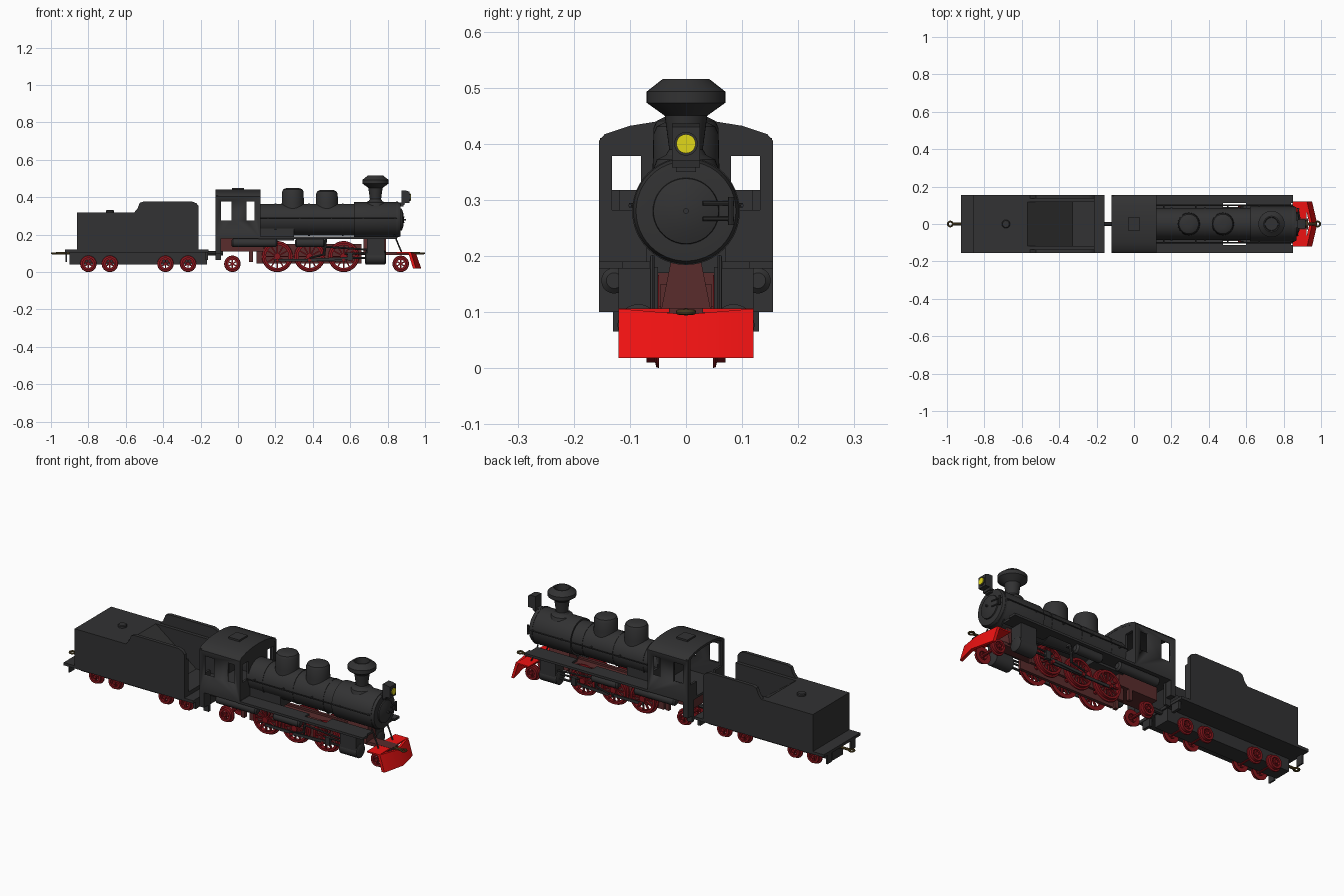
import bpy, bmesh, math
from mathutils import Vector, Matrix

if "Cube" in bpy.data.objects:
    bpy.data.objects.remove(bpy.data.objects["Cube"])

def mat(name, *c):
    m = bpy.data.materials.new(name)
    m.diffuse_color = (*c, 1)
    m.use_nodes = True
    m.node_tree.nodes["Principled BSDF"].inputs["Base Color"].default_value = m.diffuse_color
    return m

BLACK = mat("black", .032, .032, .033)
RED = mat("wheel_red", .24, .008, .012)
FRAME = mat("frame_red", .1, .025, .025)
BRIGHT = mat("bright_red", .86, .006, .006)
YELLOW = mat("lamp_yellow", .75, .68, .01)
BRASS = mat("brass", .1, .07, .02)

def finish(name, bm, m):
    bmesh.ops.recalc_face_normals(bm, faces=bm.faces[:])
    me = bpy.data.meshes.new(name)
    bm.to_mesh(me)
    bm.free()
    me.materials.append(m)
    for p in me.polygons:
        p.use_smooth = True
    me.set_sharp_from_angle(angle=math.radians(32))
    ob = bpy.data.objects.new(name, me)
    bpy.context.collection.objects.link(ob)
    return ob

def loft(name, rings, m):
    """Skin closed rings of points and cap both ends."""
    bm = bmesh.new()
    vs = [[bm.verts.new(p) for p in r] for r in rings]
    n = len(rings[0])
    for a, b in zip(vs, vs[1:]):
        for i in range(n):
            bm.faces.new((a[i], a[(i + 1) % n], b[(i + 1) % n], b[i]))
    bm.faces.new(vs[0])
    bm.faces.new(vs[-1])
    return finish(name, bm, m)

def prism(name, pts, axis, lo, hi, m=BLACK):
    put = (lambda a, b, h: (h, a, b)) if axis == 'x' else (lambda a, b, h: (a, h, b))
    return loft(name, [[put(a, b, h) for a, b in pts] for h in (lo, hi)], m)

def box(name, x0, x1, y0, y1, z0, z1, m=BLACK):
    return prism(name, [(x0, z0), (x1, z0), (x1, z1), (x0, z1)], 'y', y0, y1, m)

def pair(name, x0, x1, y0, y1, z0, z1, m=BLACK):
    box(name + "_left", x0, x1, y0, y1, z0, z1, m)
    box(name + "_right", x0, x1, -y1, -y0, z0, z1, m)

def add_lathe(bm, prof, axis, c, n=32, ring=False):
    """Revolve (radius, height) points about an axis through c."""
    def pt(r, h, a):
        u, v = r * math.cos(a), r * math.sin(a)
        return Vector(c) + Vector({'x': (h, u, v), 'y': (u, h, v), 'z': (u, v, h)}[axis])
    vs = [[bm.verts.new(pt(r, h, 2 * math.pi * i / n)) for i in range(n)] for r, h in prof]
    for a, b in zip(vs, vs[1:] + (vs[:1] if ring else [])):
        for i in range(n):
            bm.faces.new((a[i], a[(i + 1) % n], b[(i + 1) % n], b[i]))
    if not ring:
        bm.faces.new(vs[0])
        bm.faces.new(vs[-1])

def lathe(name, prof, axis, c, m=BLACK, n=32, ring=False):
    bm = bmesh.new()
    add_lathe(bm, prof, axis, c, n, ring)
    return finish(name, bm, m)

def rod(name, p, q, r, m=BLACK):
    p, q = Vector(p), Vector(q)
    rot = (q - p).to_track_quat('Z', 'Y')
    circ = [rot @ Vector((r * math.cos(i * math.pi / 4), r * math.sin(i * math.pi / 4), 0)) for i in range(8)]
    return loft(name, [[e + v for v in circ] for e in (p, q)], m)

def wheel(name, x, s, R, spokes):
    bm = bmesh.new()
    c = (x, 0, R)
    # flanged tyre and hub
    t = R - .01
    inn = t - .012
    tyre = [(inn, .048), (R, .048), (R - .002, .053), (t, .055), (t, .07), (inn, .07)]
    add_lathe(bm, [(r, s * h) for r, h in tyre], 'y', c, 32, True)
    add_lathe(bm, [(R * .2, s * .046), (R * .2, s * .073)], 'y', c, 16)
    for i in range(spokes):
        M = (Matrix.Translation((x, s * .06, R)) @ Matrix.Rotation(2 * math.pi * i / spokes, 4, 'Y')
             @ Matrix.Translation((0, 0, inn * .52)) @ Matrix.Diagonal((.007, .01, inn, 1)))
        bmesh.ops.create_cube(bm, size=1, matrix=M)
    finish(name, bm, RED)

def cut(ob, cutters):
    bpy.context.view_layer.objects.active = ob
    for k in cutters:
        md = ob.modifiers.new("opening", 'BOOLEAN')
        md.object, md.operation, md.solver = k, 'DIFFERENCE', 'EXACT'
        bpy.ops.object.modifier_apply(modifier=md.name)
        bpy.data.objects.remove(k)

# wheels and axles
for i, x in enumerate((-.80, -.685, -.388, -.267, -.03, .87)):
    for s in (1, -1):
        wheel(f"small_wheel_{i}_{s}", x, s, .044, 6)
    rod(f"small_axle_{i}", (x, -.05, .044), (x, .05, .044), .008, RED)
DRIVE = (.21, .383, .565)
for i, x in enumerate(DRIVE):
    for s in (1, -1):
        wheel(f"drive_wheel_{i}_{s}", x, s, .083, 12)
        rod(f"crank_pin_{i}_{s}", (x, s * .06, .063), (x, s * .095, .063), .009, RED)
    rod(f"drive_axle_{i}", (x, -.05, .083), (x, .05, .083), .011, RED)

# tender
box("tender_frame", -.9, -.165, -.045, .045, .04, .107)
box("tender_floor", -.925, -.157, -.155, .155, .105, .12)
prism("tender_tank", [(-.86, .12), (-.21, .12), (-.21, .14), (-.33, .14), (-.57, .318), (-.86, .318)], 'y', -.12, .12)
side = [(-.86, .12), (-.21, .12), (-.21, .318), (-.86, .318)]
fence = [(-.57, .3), (-.21, .3), (-.21, .352), (-.222, .368), (-.245, .377), (-.505, .377),
         (-.525, .37), (-.538, .338), (-.556, .318)]
for s in (1, -1):
    prism(f"tender_side_{s}", side, 'y', s * .118, s * .155)
    prism(f"coal_fence_{s}", fence, 'y', s * .136, s * .155)
lathe("water_filler", [(.022, .31), (.022, .327), (.018, .331)], 'z', (-.685, 0, 0))
pair("tender_rear_step", -.922, -.914, .08, .12, .055, .11)
pair("tender_front_step", -.175, -.16, .08, .13, .065, .11)

# couplings
rod("drawbar", (-.2, 0, .1), (-.08, 0, .1), .012)
for s, n in ((1, "front"), (-1, "rear")):
    rod(n + "_coupling_bar", (s * .88, 0, .1), (s * .972, 0, .1), .007, BRASS)
    ring = [(.013 + .005 * math.cos(a * math.pi / 4), .005 * math.sin(a * math.pi / 4)) for a in range(8)]
    lathe(n + "_coupling_ring", ring, 'z', (s * .982, 0, .1), BRASS, 24, True)

# cab shell with arched roof
half = [(.155, .18), (.155, .405), (.145, .417), (.1, .432), (.05, .44)]
outer = half + [(0, .442)] + [(-y, z) for y, z in reversed(half)]
inner = [(y * .93, z - (.012 if z > .2 else 0)) for y, z in reversed(outer)]
shell = prism("cab_shell", outer + inner, 'x', -.12, .12)
cut(shell, [box("cutter", a, b, -.3, .3, .275, .378) for a, b in ((-.092, -.035), (.045, .088))])
front = prism("cab_front", outer, 'x', .105, .119)
cut(front, [box("cutter", .05, .2, min(s * .08, s * .132), max(s * .08, s * .132), .282, .378) for s in (1, -1)])
pair("cab_rear_post", -.12, -.108, .132, .153, .1, .41)
pair("cab_rear_panel", -.12, -.108, .08, .153, .185, .27)
box("cab_floor", -.12, .12, -.154, .154, .18, .192)
box("roof_hatch", -.033, .033, -.035, .035, .435, .45)
pair("cab_step_plate", -.12, -.092, .115, .155, .1, .185)
pair("cab_step", -.12, -.09, .105, .12, .065, .185)

# frame
pair("main_frame", .1, .66, .03, .045, .045, .15, FRAME)
pair("rear_frame", -.09, .14, .03, .06, .11, .19, FRAME)
box("ashpan", -.09, .14, -.06, .06, .11, .185, FRAME)
pair("trailing_bracket", .06, .08, .04, .06, .055, .115, FRAME)
box("frame_stretcher", .1, .66, -.03, .03, .12, .14, FRAME)
box("front_beam", .6, .93, -.03, .03, .09, .107, FRAME)
prism("smokebox_saddle", [(-.045, .1), (.045, .1), (.025, .2), (-.025, .2)], 'x', .67, .79, FRAME)

# boiler, smokebox and door
lathe("boiler", [(.085, .11), (.085, .63)], 'x', (0, 0, .28), n=48)
box("firebox", .12, .3, -.07, .07, .17, .27)
lathe("smokebox", [(.094, .62), (.094, .855), (.089, .868), (.07, .87)], 'x', (0, 0, .28), n=48)
for i, x in enumerate((.2, .38, .56, .85)):
    r = .096 if x > .6 else .087
    lathe(f"boiler_band_{i}", [(r, x - .005), (r, x + .005)], 'x', (0, 0, .28), n=48)
lathe("smokebox_door", [(.06, .865), (.058, .876), (.035, .884), (.008, .887)], 'x', (0, 0, .28), n=40)
lathe("door_knob", [(.005, .88), (.005, .897)], 'x', (0, 0, .28), n=12)
for dz in (-.014, .014):
    rod(f"door_hinge_{dz}", (.886, .03, .28 + dz), (.876, .085, .28 + dz), .004)
rod("hinge_pin", (.88, .08, .255), (.88, .08, .305), .005)
for s in (1, -1):
    rod(f"handrail_{s}", (.12, s * .1, .29), (.85, s * .1, .29), .003)
    for i in range(5):
        x = .16 + i * .17
        rod(f"handrail_post_{i}_{s}", (x, s * .08, .29), (x, s * .102, .29), .004)
    rod(f"front_brace_{s}", (.835, s * .06, .2), (.875, s * .06, .105), .004)

# domes and chimney
for n, x, top in (("sand_dome", .293, .45), ("steam_dome", .475, .44)):
    lathe(n, [(.061, .33), (.059, .37), (.058, top - .022), (.052, top - .009), (.038, top - .002), (.015, top)], 'z', (x, 0, 0), n=36)
lathe("chimney", [(.06, .35), (.052, .372), (.036, .38), (.03, .39), (.038, .45), (.07, .473), (.07, .493),
                  (.042, .515), (.036, .515), (.034, .48)], 'z', (.735, 0, 0), n=32)

# headlamp
prism("headlamp_body", [(.875, .358), (.89, .358), (.892, .37), (.918, .37), (.918, .43), (.895, .436), (.875, .436)], 'y', -.025, .025)
box("headlamp_bracket", .855, .885, -.018, .018, .35, .372)
lathe("headlamp_rim", [(.021, .915), (.021, .922)], 'x', (0, 0, .4))
lathe("headlamp_glass", [(.017, .92), (.017, .926)], 'x', (0, 0, .4), YELLOW)

# running boards and side tanks
pair("running_board", .11, .85, .112, .155, .178, .19)
pair("board_inner_rear", .11, .475, .075, .113, .178, .19)
pair("board_inner_front", .6, .84, .06, .113, .178, .19)
for s in (1, -1):
    for n, a, b in (("long_air_tank", -.035, .21), ("short_air_tank", .305, .465)):
        lathe(f"{n}_{s}", [(.014, a), (.023, a + .008), (.023, b - .008), (.014, b)], 'x', (0, s * .128, .156), n=20)

    # cylinders, rods and valve gear
    lathe(f"cylinder_{s}", [(.03, .68), (.037, .684), (.037, .786), (.03, .79)], 'x', (0, s * .085, .077), n=28)
    box(f"steam_chest_{s}", .69, .782, s * .05, s * .12, .075, .18)
    rod(f"piston_rod_{s}", (.69, s * .09, .075), (.6, s * .09, .075), .006)
    rod(f"slide_bar_{s}", (.69, s * .09, .1), (.57, s * .09, .1), .005)
    box(f"crosshead_{s}", .585, .612, s * .082, s * .1, .062, .105)
    prism(f"side_rod_{s}", [(.195, .056), (.58, .056), (.58, .071), (.195, .071)], 'y', s * .077, s * .083)
    prism(f"main_rod_{s}", [(.37, .055), (.6, .068), (.6, .081), (.37, .072)], 'y', s * .086, s * .092)
    rod(f"valve_rod_{s}", (.69, s * .1, .12), (.47, s * .1, .135), .005)
    rod(f"valve_link_{s}", (.47, s * .1, .18), (.46, s * .1, .09), .007)
    rod(f"eccentric_rod_{s}", (.46, s * .1, .095), (.383, s * .1, .075), .005)

# pilot plough
sideprof = [(.91, .105), (.925, .106), (.952, .018), (.936, .018)]
loft("pilot_plough", [[(x + (.028 if y == 0 else 0), y, z - (.01 if y == 0 and z > .1 else 0)) for x, z in sideprof]
                      for y in (-.12, 0, .12)], BRIGHT)
box("pilot_deck", .848, .922, -.12, .12, .099, .106, BRIGHT)
